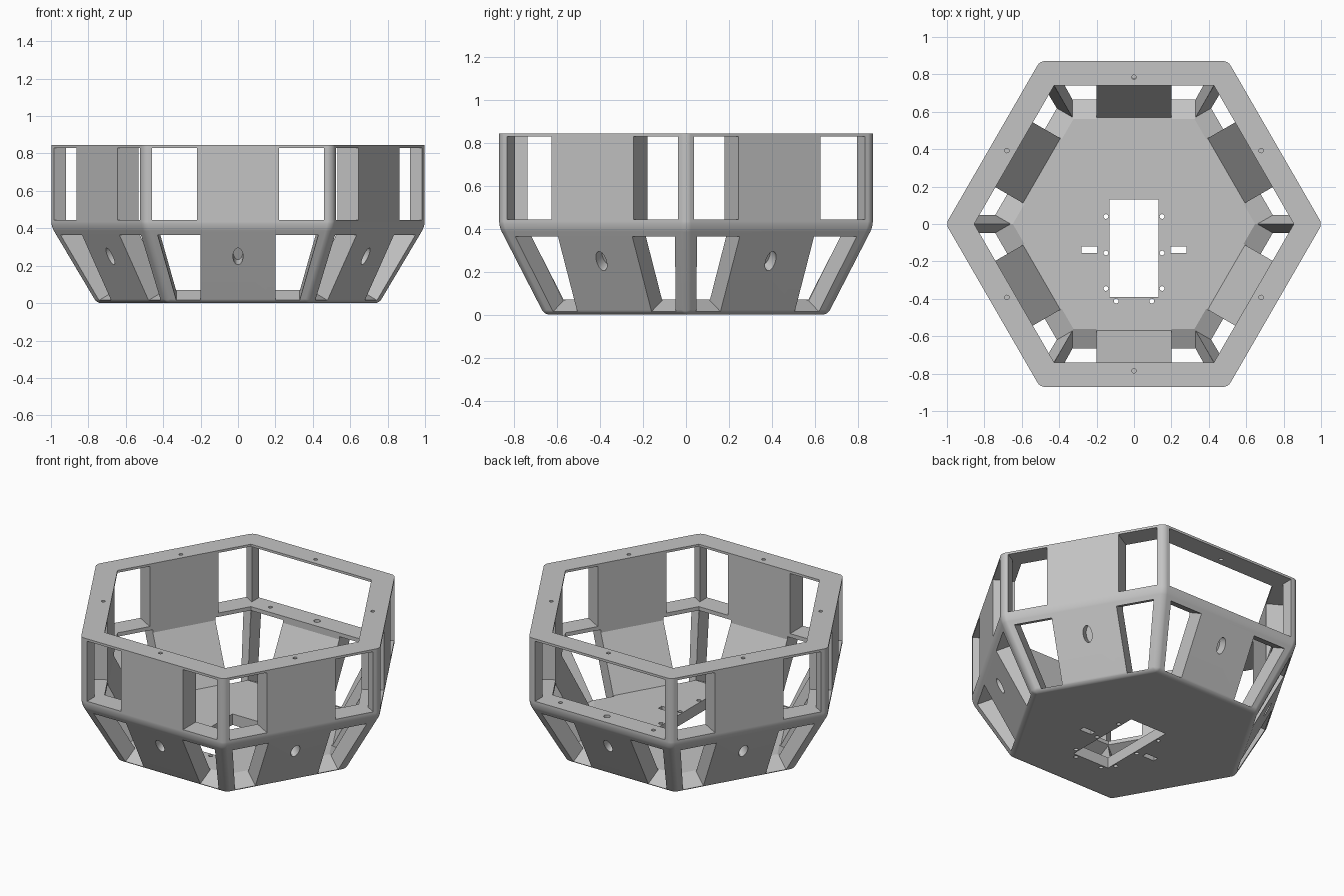
import bpy, bmesh
from math import pi, sin, cos, hypot, radians
from mathutils import Matrix, Vector

old = bpy.data.objects.get("Cube")
if old:
    bpy.data.objects.remove(old, do_unlink=True)

HEIGHT, WAIST = 0.845, 0.41       # top rim and change of slope
TOP, BASE = 0.871, 0.66           # outer distances to the flat sides
SLOPE = hypot(TOP - BASE, WAIST) / WAIST


def make_object(name, bm):
    bmesh.ops.recalc_face_normals(bm, faces=bm.faces)
    mesh = bpy.data.meshes.new(name)
    bm.to_mesh(mesh)
    bm.free()
    obj = bpy.data.objects.new(name, mesh)
    bpy.context.collection.objects.link(obj)
    return obj


def hex_solid(bm, rings):
    """Stack hexagons given as (height, distance to flat side)."""
    loops = []
    for z, apothem in rings:
        r = apothem / cos(pi / 6)
        loops.append([bm.verts.new((r * cos(i * pi / 3), r * sin(i * pi / 3), z)) for i in range(6)])
    for low, high in zip(loops, loops[1:]):
        for i in range(6):
            j = (i + 1) % 6
            bm.faces.new((low[i], low[j], high[j], high[i]))
    bm.faces.new(loops[0][::-1])
    bm.faces.new(loops[-1])


def prism(bm, outline, matrix, near, far):
    """Extrude a flat outline along the local z of the matrix."""
    a, b = [[bm.verts.new(matrix @ Vector((u, v, n))) for u, v in outline] for n in (near, far)]
    for i in range(len(a)):
        j = (i + 1) % len(a)
        bm.faces.new((a[i], a[j], b[j], b[i]))
    bm.faces.new(a[::-1])
    bm.faces.new(b)


def rect(x0, x1, y0, y1):
    return [(x0, y0), (x1, y0), (x1, y1), (x0, y1)]


def ellipse(x, y, rx, ry, count=20):
    return [(x + rx * cos(2 * pi * i / count), y + ry * sin(2 * pi * i / count)) for i in range(count)]


def frame(v, n, origin):
    """Matrix with local x along world x, local y along v and local z along n."""
    cols = (Vector((1, 0, 0)), v, n, origin)
    return Matrix([[c[row] for c in cols] for row in range(3)] + [[0, 0, 0, 1]])


# Outer body with rounded edges, except around the flat rim
bm = bmesh.new()
hex_solid(bm, [(0, BASE), (WAIST, TOP), (HEIGHT, TOP)])
soft = [e for e in bm.edges if min(v.co.z for v in e.verts) < HEIGHT - 0.01]
bmesh.ops.bevel(bm, geom=soft, offset=0.025, segments=4, profile=0.5, affect='EDGES')
body = make_object("hexagonal_housing", bm)

# Inner cavity
cutters = []
bm = bmesh.new()
hex_solid(bm, [(0.07, 0.57), (0.402, 0.74), (1.0, 0.74)])
cutters.append(make_object("cavity_cutter", bm))

# Window cuts, each square to its panel
up = Vector((0, 0, 1))
wall = frame(up, Vector((0, -1, 0)), Vector((0, -TOP, 0)))
lean = Vector((0, BASE - TOP, WAIST)).normalized()
panel = frame(lean, Vector((1, 0, 0)).cross(lean), Vector((0, -BASE, 0)))
low, high = 0.015 * SLOPE, 0.365 * SLOPE
for side in range(6):
    turn = Matrix.Rotation(side * pi / 3, 4, 'Z')
    bm = bmesh.new()
    if side == 3:                 # back wall is one wide opening
        prism(bm, rect(-0.46, 0.46, 0.445, 0.83), turn @ wall, -0.16, 0.05)
    for s in (-1, 1):
        if side != 3:
            prism(bm, rect(s * 0.22, s * 0.46, 0.445, 0.83), turn @ wall, -0.16, 0.05)
        prism(bm, [(s * 0.2, low), (s * 0.33, low), (s * 0.43, high), (s * 0.2, high)],
              turn @ panel, -0.155, 0.05)
    # Small slot in the middle of the sloping panel
    prism(bm, ellipse(0, 0.25 * SLOPE, 0.027, 0.045 * SLOPE), turn @ panel, -0.06, 0.05)
    cutters.append(make_object("window_cutter", bm))

# Floor opening, cable slots and screw holes
bm = bmesh.new()
flat = Matrix.Identity(4)
prism(bm, rect(-0.13, 0.13, -0.39, 0.13), flat, -0.1, 0.2)
for s in (-1, 1):
    prism(bm, rect(s * 0.195, s * 0.28, -0.155, -0.12), flat, -0.1, 0.2)
    for x, y in ((0.15, 0.04), (0.15, -0.155), (0.15, -0.345), (0.095, -0.412)):
        prism(bm, ellipse(s * x, y, 0.013, 0.013, 12), flat, -0.1, 0.2)
    prism(bm, ellipse(s * 0.33, 0.8, 0.012, 0.012, 12), flat, 0.41, 0.5)
prism(bm, ellipse(0, 0.8, 0.02, 0.02, 16), flat, 0.41, 0.5)
for side in range(6):
    turn = Matrix.Rotation(side * pi / 3, 4, 'Z')
    prism(bm, ellipse(0, -0.785, 0.012, 0.012, 12), turn, 0.76, 0.9)
cutters.append(make_object("hole_cutter", bm))

# Carve the body, then drop the cutters
for cutter in cutters:
    cutter.hide_render = True
    mod = body.modifiers.new(cutter.name, 'BOOLEAN')
    mod.operation = 'DIFFERENCE'
    mod.solver = 'EXACT'
    mod.object = cutter
bpy.context.view_layer.update()
carved = bpy.data.meshes.new_from_object(body.evaluated_get(bpy.context.evaluated_depsgraph_get()))
body.modifiers.clear()
body.data = carved
for cutter in cutters:
    bpy.data.objects.remove(cutter, do_unlink=True)

# Single grey material
grey = bpy.data.materials.new("light_grey")
grey.use_nodes = True
grey.diffuse_color = (0.55, 0.55, 0.55, 1)
grey.node_tree.nodes["Principled BSDF"].inputs["Base Color"].default_value = (0.55, 0.55, 0.55, 1)
body.data.materials.clear()
body.data.materials.append(grey)

# Smooth rounded edges, flat panels
for obj in bpy.context.selected_objects:
    obj.select_set(False)
body.select_set(True)
bpy.context.view_layer.objects.active = body
bpy.ops.object.shade_smooth_by_angle(angle=radians(20))
weighted = body.modifiers.new("flat_panels", 'WEIGHTED_NORMAL')
weighted.keep_sharp = True
